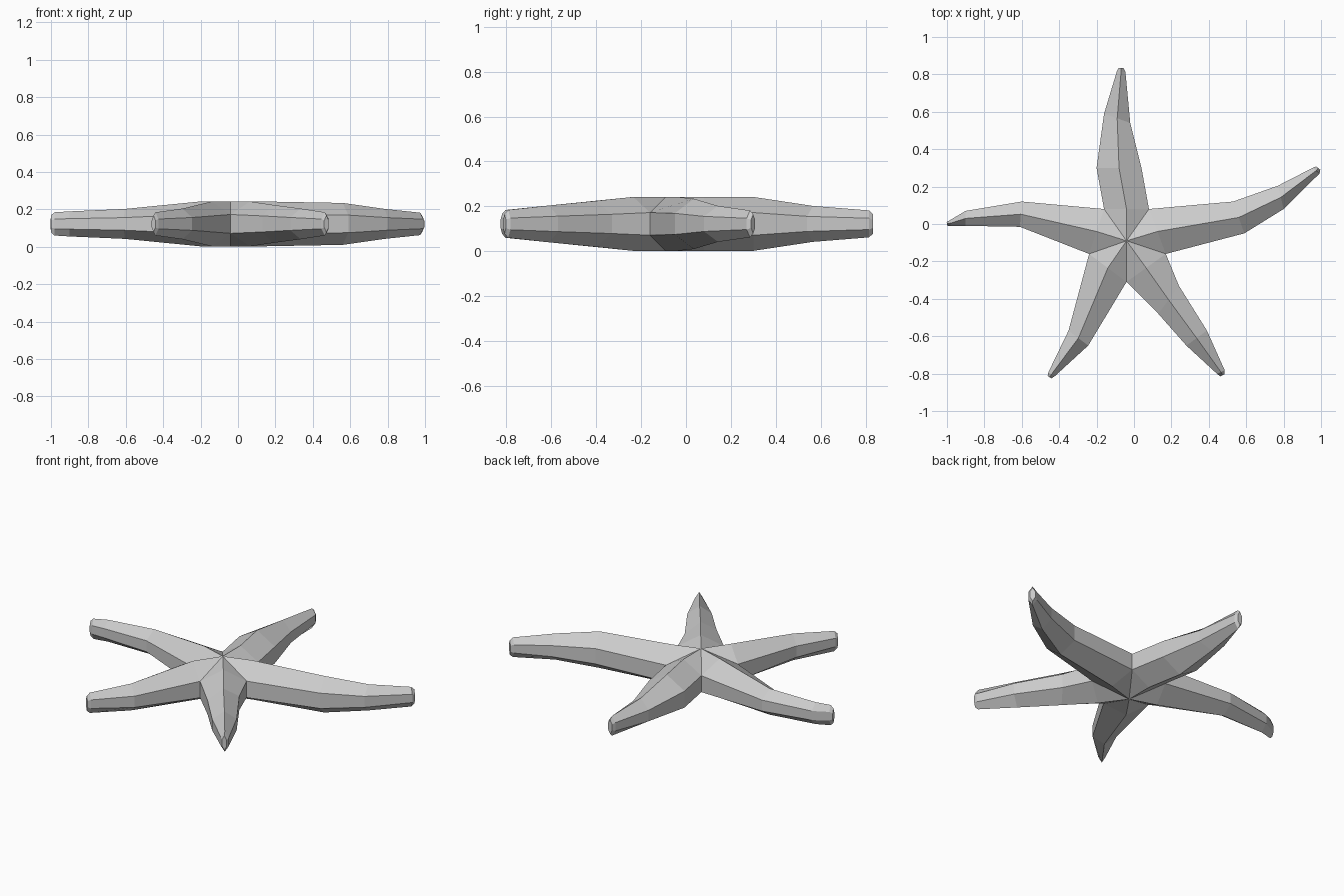
import bpy
import bmesh
from mathutils import Vector

cube = bpy.data.objects.get("Cube")
if cube:
    bpy.data.objects.remove(cube, do_unlink=True)

MID = 0.122          # height of the mid plane
BODY_HALF = 0.12     # half thickness of the central body
WALL = 0.42          # side wall height as a share of the thickness
CENTRE = Vector((-0.04, -0.09))

# Inner corners between neighbouring arms, counterclockwise from back left
valleys = [(-.16, .08), (-.24, -.16), (-.04, -.31), (.17, -.16), (.08, .08)]

# Each arm: cross-sections as (left edge, right edge, half thickness),
# with left and right as seen looking outward along the arm
left_arm = [((-.61, -.015), (-.6, .12), .08),
            ((-.9, -.01), (-.9, .07), .067),
            ((-.98, -.012), (-.985, .02), .062)]
front_left_arm = [((-.245, -.65), (-.35, -.57), .082),
                  ((-.425, -.815), (-.458, -.793), .062)]
front_right_arm = [((.24, -.33), (.13, -.48), .102),
                   ((.39, -.57), (.28, -.65), .082),
                   ((.485, -.782), (.445, -.802), .062)]
right_arm = [((.53, .12), (.59, -.05), .112),
             ((.77, .205), (.8, .08), .08),
             ((.955, .3), (.992, .27), .06)]
back_arm = [((-.2, .3), (.04, .3), .12),
            ((-.16, .59), (-.02, .54), .08),
            ((-.092, .815), (-.046, .815), .06)]
arms = [left_arm, front_left_arm, front_right_arm, right_arm, back_arm]


def section(bm, left, right, half):
    """Six-sided ring: ridge, left wall, keel, right wall."""
    left, right = Vector(left), Vector(right)
    middle = (left + right) / 2
    wall = half * WALL
    points = [(middle, half), (left, wall), (left, -wall),
              (middle, -half), (right, -wall), (right, wall)]
    return [bm.verts.new((p.x, p.y, MID + z)) for p, z in points]


def bridge(bm, a, b):
    for i in range(6):
        j = (i + 1) % 6
        bm.faces.new((a[i], a[j], b[j], b[i]))


def rounded_end(left, right, half):
    """Smaller section just past the tip."""
    left, right = Vector(left), Vector(right)
    across = right - left
    outward = Vector((-across.y, across.x)).normalized() * 0.018
    middle = (left + right) / 2 + outward
    return middle - across * 0.3, middle + across * 0.3, half * 0.72


bm = bmesh.new()
for i, arm in enumerate(arms):
    # Arm from the body out to its rounded tip
    base = (valleys[(i + 1) % 5], valleys[i], BODY_HALF)
    profile = [base] + arm + [rounded_end(*arm[-1])]
    rings = [section(bm, *s) for s in profile]
    for a, b in zip(rings, rings[1:]):
        bridge(bm, a, b)
    bm.faces.new(rings[-1])

    # Wedge of the central body above and below
    ridge, left_up, left_low, keel, right_low, right_up = rings[0]
    top = bm.verts.new((*CENTRE, MID + BODY_HALF))
    bottom = bm.verts.new((*CENTRE, MID - BODY_HALF))
    for side in (left_up, right_up):
        bm.faces.new((top, ridge, side))
    for side in (left_low, right_low):
        bm.faces.new((bottom, keel, side))

bmesh.ops.remove_doubles(bm, verts=bm.verts, dist=0.0005)
bmesh.ops.recalc_face_normals(bm, faces=bm.faces)
mesh = bpy.data.meshes.new("starfish_body")
bm.to_mesh(mesh)
bm.free()

# Plain grey skin
skin = bpy.data.materials.new("light_grey")
skin.use_nodes = True
colour = (0.6, 0.6, 0.6, 1)
skin.diffuse_color = colour
skin.node_tree.nodes["Principled BSDF"].inputs["Base Color"].default_value = colour
mesh.materials.append(skin)

starfish = bpy.data.objects.new("starfish_body", mesh)
bpy.context.collection.objects.link(starfish)
